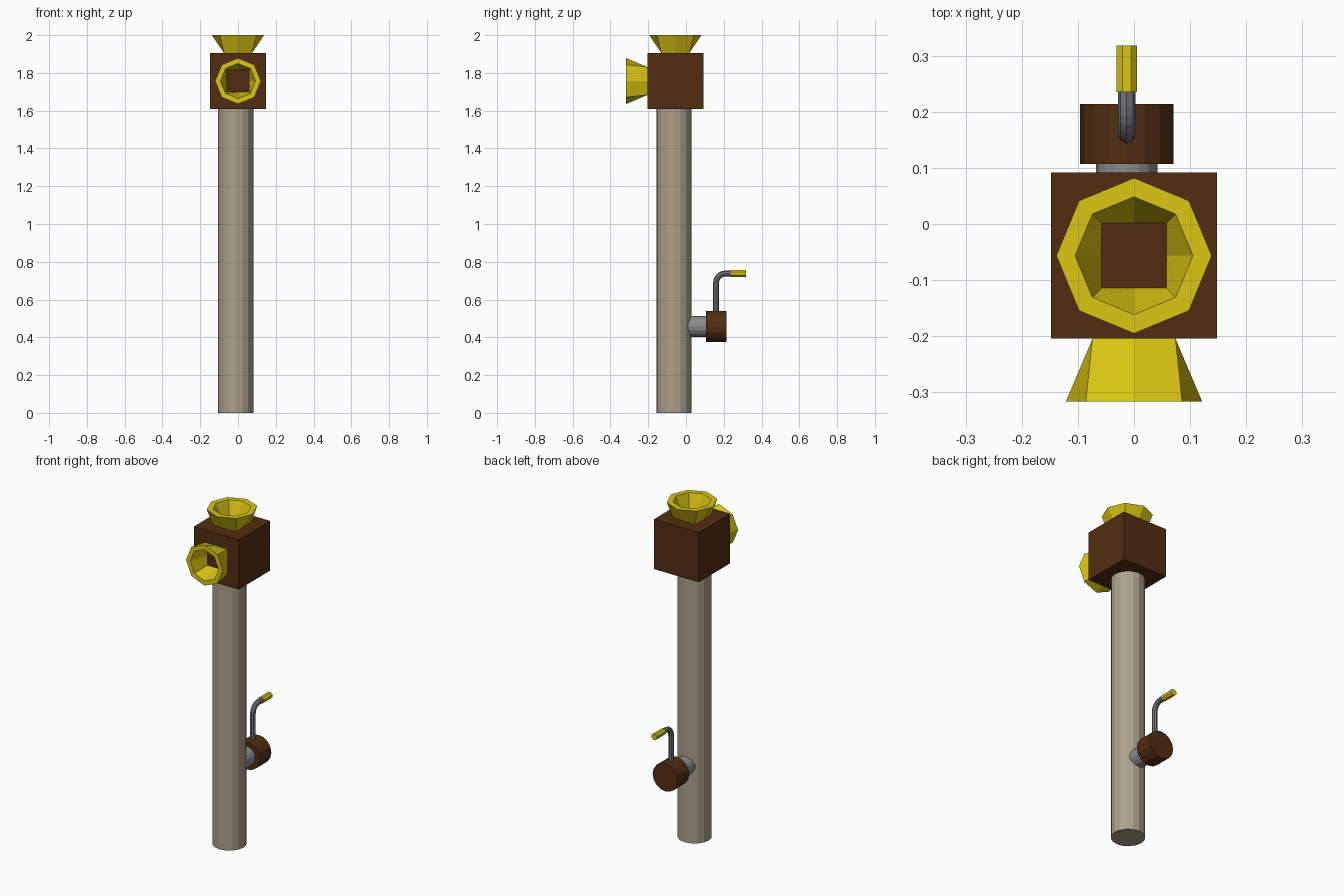
import bpy, bmesh, math
from mathutils import Vector, Matrix

cube = bpy.data.objects.get("Cube")
if cube:
    bpy.data.objects.remove(cube, do_unlink=True)


def material(name, rgb):
    m = bpy.data.materials.new(name)
    m.use_nodes = True
    m.diffuse_color = (*rgb, 1)
    m.node_tree.nodes["Principled BSDF"].inputs["Base Color"].default_value = (*rgb, 1)
    return m


yellow = material("yellow", (0.72, 0.57, 0.006))
brown = material("dark brown", (0.084, 0.027, 0.006))
beige = material("beige", (0.41, 0.355, 0.26))
grey = material("grey", (0.25, 0.26, 0.27))
steel = material("dark steel", (0.17, 0.175, 0.185))

BACK = Matrix.Rotation(math.radians(-90), 4, "X")   # local z to +y
FRONT = Matrix.Rotation(math.radians(90), 4, "X")   # local z to -y


def finish(name, bm, mat, matrix):
    bmesh.ops.recalc_face_normals(bm, faces=bm.faces)
    bm.transform(matrix)
    mesh = bpy.data.meshes.new(name)
    bm.to_mesh(mesh)
    bm.free()
    mesh.materials.append(mat)
    obj = bpy.data.objects.new(name, mesh)
    bpy.context.collection.objects.link(obj)
    return obj


def cylinder(name, base, radius, length, sides, mat, turn=Matrix()):
    """Cylinder growing from its base along local z."""
    bm = bmesh.new()
    bmesh.ops.create_cone(bm, cap_ends=True, segments=sides, radius1=radius,
                          radius2=radius, depth=length,
                          matrix=Matrix.Translation((0, 0, length / 2)))
    return finish(name, bm, mat, Matrix.Translation(base) @ turn)


def horn(name, base, length, outer, inner, mat, turn=Matrix()):
    """Funnel with a square foot that opens into an octagonal rim."""
    bm = bmesh.new()

    def ring(size, z, square):
        verts = []
        for i in range(8):
            a = i * math.pi / 4
            c, s = math.cos(a), math.sin(a)
            k = size / max(abs(c), abs(s)) if square else size
            verts.append(bm.verts.new((c * k, s * k, z)))
        return verts

    rings = [ring(0.074, 0, True), ring(outer, length, False),
             ring(inner, length, False), ring(0.058, 0.001, True)]
    for k in range(4):
        a, b = rings[k], rings[(k + 1) % 4]
        for i in range(8):
            j = (i + 1) % 8
            bm.faces.new((a[i], a[j], b[j], b[i]))
    return finish(name, bm, mat, Matrix.Translation(base) @ turn)


# Post and head block
cylinder("post", (-0.012, -0.064, 0), 0.093, 1.615, 16, beige)
bm = bmesh.new()
bmesh.ops.create_cube(bm, size=0.296)
finish("head_block", bm, brown, Matrix.Translation((0, -0.0565, 1.757)))

# Horns
horn("top_horn", (0, -0.0565, 1.905), 0.095, 0.1385, 0.105, yellow)
horn("front_horn", (0, -0.2045, 1.757), 0.112, 0.1215, 0.093, yellow, FRONT)

# Crank axle and drum
AX, AZ = -0.013, 0.457
cylinder("crank_axle", (AX, -0.03, AZ), 0.055, 0.14, 16, grey, BACK)
cylinder("crank_drum", (AX, 0.107, AZ), 0.083, 0.107, 16, brown, BACK)

# Bent crank arm swept along a path
TOP, ARM_Y, BEND = 0.738, 0.159, 0.05
path = [Vector((AX, ARM_Y, AZ))]
for i in range(7):
    a = i / 6 * math.pi / 2
    path.append(Vector((AX, ARM_Y + BEND * (1 - math.cos(a)),
                        TOP - BEND + BEND * math.sin(a))))
path.append(Vector((AX, 0.25, TOP)))
bm = bmesh.new()
rings = []
for i, p in enumerate(path):
    t = (path[min(i + 1, len(path) - 1)] - path[max(i - 1, 0)]).normalized()
    if i < 2:
        t = Vector((0, 0, 1))
    side, up = Vector((1, 0, 0)), t.cross(Vector((1, 0, 0)))
    rings.append([bm.verts.new(p + 0.0155 * (side * math.cos(k * math.pi / 4)
                                             + up * math.sin(k * math.pi / 4)))
                  for k in range(8)])
for a, b in zip(rings, rings[1:]):
    for k in range(8):
        j = (k + 1) % 8
        bm.faces.new((a[k], a[j], b[j], b[k]))
bm.faces.new(rings[0])
bm.faces.new(rings[-1])
finish("crank_arm", bm, steel, Matrix())

# Hand grip
cylinder("crank_grip", (AX, 0.235, TOP), 0.0195, 0.083, 8, yellow,
         BACK @ Matrix.Rotation(math.pi / 8, 4, "Z"))
